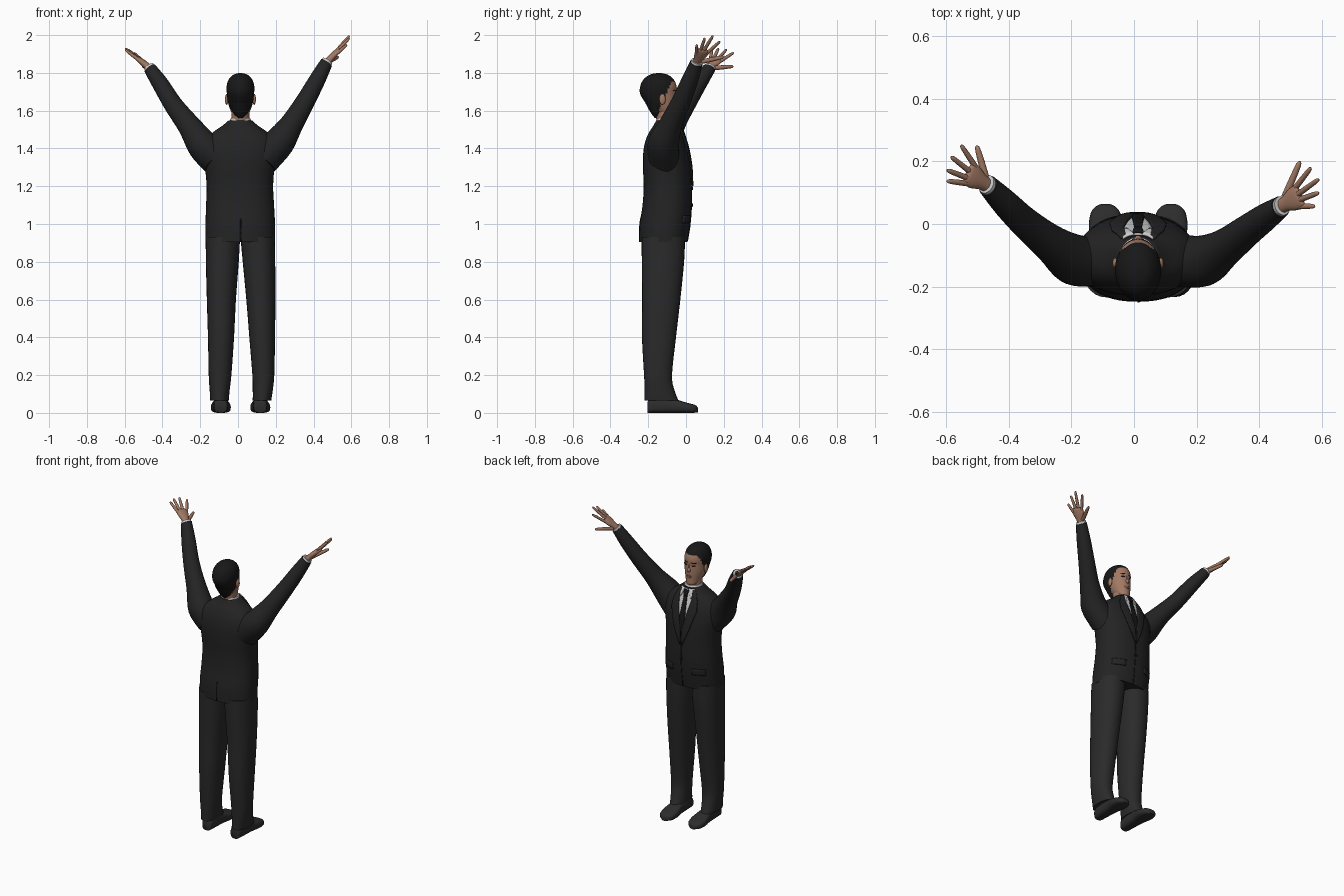
import bpy, bmesh, math
from mathutils import Vector as V
from mathutils.bvhtree import BVHTree

if "Cube" in bpy.data.objects:
    bpy.data.objects.remove(bpy.data.objects["Cube"])


def mat(name, r, g, b):
    m = bpy.data.materials.new(name)
    m.diffuse_color = (r, g, b, 1)
    m.use_nodes = True
    m.node_tree.nodes["Principled BSDF"].inputs["Base Color"].default_value = m.diffuse_color
    return m


JACKET = mat("jacket_black", .017, .017, .017)
TROUSER = mat("trouser_black", .023, .023, .023)
SHOE = mat("shoe_black", .026, .026, .027)
TRIM = mat("trim_black", .008, .008, .009)
HAIR = mat("hair_black", .009, .009, .009)
SKIN = mat("skin", .36, .19, .125)
LIPS = mat("lips", .25, .11, .08)
SHIRT = mat("shirt_white", .62, .62, .63)
X, Y, Z = V((1, 0, 0)), V((0, 1, 0)), V((0, 0, 1))


def finish(name, bm, material):
    me = bpy.data.meshes.new(name)
    bm.to_mesh(me)
    bm.free()
    me.materials.append(material)
    for p in me.polygons:
        p.use_smooth = True
    me.set_sharp_from_angle(angle=math.radians(50))
    ob = bpy.data.objects.new(name, me)
    bpy.context.collection.objects.link(ob)
    return ob


def smooth_rings(rings, sub):
    """Catmull-Rom interpolation of (x, y, z, ru, rv) rings."""
    out, k = [], len(rings)
    for i in range(k - 1):
        quad = rings[max(i - 1, 0)], rings[i], rings[i + 1], rings[min(i + 2, k - 1)]
        for s in range(sub):
            t = s / sub
            out.append([.5 * (2 * b + (c - a) * t + (2*a - 5*b + 4*c - d) * t*t
                              + (3*b - a - 3*c + d) * t**3) for a, b, c, d in zip(*quad)])
    return out + [list(rings[-1])]


def loft(name, rings, material, u=X, v=Y, n=28, sub=4, power=2.0):
    bm = bmesh.new()
    loops = []
    for x, y, z, ru, rv in smooth_rings(rings, sub):
        loop = []
        for i in range(n):
            a = 2 * math.pi * i / n
            c, s = math.cos(a), math.sin(a)
            pu = math.copysign(abs(c) ** (2 / power), c) * ru
            pv = math.copysign(abs(s) ** (2 / power), s) * rv
            loop.append(bm.verts.new(V((x, y, z)) + u * pu + v * pv))
        loops.append(loop)
    for a, b in zip(loops, loops[1:]):
        for i in range(n):
            bm.faces.new((a[i], a[(i + 1) % n], b[(i + 1) % n], b[i]))
    bm.faces.new(loops[0])
    bm.faces.new(loops[-1])
    bmesh.ops.recalc_face_normals(bm, faces=bm.faces)
    return finish(name, bm, material)


def frame(start, end, hint):
    t = (V(end) - V(start)).normalized()
    u = (hint - t * hint.dot(t)).normalized()
    return u, t.cross(u)


def ball(name, loc, size, material):
    bm = bmesh.new()
    bmesh.ops.create_uvsphere(bm, u_segments=16, v_segments=10, radius=1)
    bmesh.ops.scale(bm, vec=size, verts=bm.verts)
    bmesh.ops.translate(bm, vec=loc, verts=bm.verts)
    return finish(name, bm, material)


def tree(ob):
    return BVHTree.FromPolygons([v.co.copy() for v in ob.data.vertices],
                                [tuple(p.vertices) for p in ob.data.polygons])


def plate(name, bvh, rows, material, lift=.004, side=1, cols=6, sub=4):
    """Thin patch laid on a body surface; rows are (z, x_left, x_right)."""
    bm, grid = bmesh.new(), []
    for i in range((len(rows) - 1) * sub + 1):
        k = min(i // sub, len(rows) - 2)
        t = i / sub - k
        z, xl, xr = [a + (b - a) * t for a, b in zip(rows[k], rows[k + 1])]
        line = []
        for j in range(cols + 1):
            x = xl + (xr - xl) * j / cols
            hit = bvh.ray_cast(V((x, side, z)), V((0, -side, 0)))[0]
            y = hit.y if hit else -.09
            line.append(bm.verts.new((x, y + side * lift, z)))
        grid.append(line)
    for a, b in zip(grid, grid[1:]):
        for j in range(cols):
            f = bm.faces.new((a[j], a[j + 1], b[j + 1], b[j]))
            f.normal_update()
            if f.normal.y * side < 0:
                f.normal_flip()
    ob = finish(name, bm, material)
    mod = ob.modifiers.new("thickness", "SOLIDIFY")
    mod.thickness, mod.offset = .008, -1
    return ob


# jacket body
jacket = loft("jacket", [
    (.012, -.12, .905, .184, .128), (.012, -.111, 1.0, .184, .134), (.011, -.1, 1.1, .18, .13),
    (.01, -.097, 1.2, .176, .127), (.009, -.101, 1.3, .184, .127), (.008, -.106, 1.38, .194, .12),
    (.01, -.108, 1.44, .183, .107), (.012, -.106, 1.485, .145, .09), (.012, -.1, 1.52, .095, .073),
    (.012, -.098, 1.548, .062, .06)], JACKET, n=48, power=2.3)
chest = tree(jacket)
CX = .013

# shirt front, tie, lapels and jacket trim
plate("shirt_front", chest, [(1.54, CX-.042, CX+.042), (1.48, CX-.05, CX+.05),
                             (1.27, CX-.004, CX+.004)], SHIRT, .003)
plate("tie_blade", chest, [(1.5, CX-.011, CX+.011), (1.36, CX-.02, CX+.02),
                           (1.26, CX-.012, CX+.012)], TRIM, .008)
plate("tie_knot", chest, [(1.54, CX-.018, CX+.018), (1.5, CX-.011, CX+.011)], TRIM, .013)
for s, tag in ((-1, "left"), (1, "right")):
    plate(tag + "_lapel", chest, [(1.54, CX+s*.04, CX+s*.056), (1.48, CX+s*.046, CX+s*.085),
                                  (1.42, CX+s*.034, CX+s*.092), (1.3, CX+s*.008, CX+s*.055),
                                  (1.2, CX, CX+s*.012)], JACKET, .009)
    plate(tag + "_pocket_flap", chest, [(1.045, CX+s*.07, CX+s*.15), (1.005, CX+s*.07, CX+s*.15)],
          JACKET, .006)
    plate(tag + "_collar_point", chest, [(1.545, CX+s*.014, CX+s*.05), (1.49, CX+s*.036, CX+s*.042)],
          SHIRT, .008)
plate("front_seam", chest, [(1.2, CX, CX+.005), (.91, CX, CX+.005)], TRIM, .002, cols=1)
plate("back_vent", chest, [(1.03, CX-.001, CX+.004), (.908, CX-.002, CX+.007)], TRIM, .002, -1, 1)
for i, z in enumerate((1.19, 1.1)):
    plate(f"button_{i}", chest, [(z+.009, CX-.004, CX+.004), (z, CX-.01, CX+.01),
                                 (z-.009, CX-.004, CX+.004)], TRIM, .006)

# neck and shirt collar
loft("neck", [(CX, -.1, 1.5, .05, .05), (CX, -.108, 1.56, .047, .05), (CX, -.118, 1.63, .048, .052)], SKIN)
loft("shirt_collar", [(CX, -.098, 1.51, .06, .058), (CX, -.098, 1.54, .058, .058),
                      (CX, -.101, 1.558, .053, .054)], SHIRT)

# head, with hair faces chosen by a hairline rule
head = loft("head", [
    (CX, -.072, 1.553, .016, .014), (CX, -.08, 1.565, .034, .032), (CX, -.11, 1.60, .052, .062),
    (CX, -.13, 1.64, .065, .083), (CX, -.146, 1.69, .072, .097), (CX, -.146, 1.73, .073, .096),
    (CX, -.145, 1.765, .062, .08), (CX, -.144, 1.79, .038, .048), (CX, -.143, 1.799, .008, .01)],
    SKIN, n=48, sub=6)
head.data.materials.append(HAIR)
for p in head.data.polygons:
    c = p.center
    if c.z > 1.757 or (c.z > 1.57 and c.y < -.1 + (c.z - 1.7) * .45):
        p.material_index = 1
skull = tree(head)
loft("nape_hair", [(CX, -.152, 1.56, .01, .012), (CX, -.155, 1.59, .04, .032),
                   (CX, -.165, 1.64, .058, .05)], HAIR)

# face features
ball("nose", (CX, -.05, 1.658), (.012, .014, .015), SKIN)
ball("nose_bridge", (CX, -.053, 1.678), (.007, .009, .022), SKIN)
plate("mouth", skull, [(1.622, CX-.008, CX+.008), (1.616, CX-.02, CX+.02), (1.608, CX-.01, CX+.01)], LIPS, .003)
for s, tag in ((-1, "left"), (1, "right")):
    ball(tag + "_ear", (CX + s*.073, -.125, 1.66), (.009, .017, .029), SKIN)
    plate(tag + "_eye", skull, [(1.692, CX+s*.02, CX+s*.034), (1.687, CX+s*.016, CX+s*.038),
                                (1.683, CX+s*.02, CX+s*.034)], TRIM, .001)
    plate(tag + "_eyebrow", skull, [(1.709, CX+s*.014, CX+s*.042), (1.704, CX+s*.012, CX+s*.046)], HAIR, .002)

# raised arms: sleeve, cuff, palm and fingers (thumb last in each tip list)
arms = {
    "left": ([(-.1, -.115, 1.33, .09), (-.185, -.115, 1.415, .083), (-.262, -.065, 1.525, .061),
              (-.343, 0, 1.632, .05), (-.41, .065, 1.74, .044), (-.466, .122, 1.823, .034)],
             [(-.597, .137, 1.922), (-.597, .172, 1.93), (-.584, .215, 1.925),
              (-.552, .252, 1.907), (-.502, .25, 1.835)]),
    "right": ([(.12, -.115, 1.33, .09), (.215, -.118, 1.43, .083), (.285, -.08, 1.53, .062),
               (.357, -.025, 1.65, .051), (.418, .02, 1.76, .044), (.468, .055, 1.853, .034)],
              [(.577, .057, 1.95), (.59, .1, 1.985), (.59, .143, 1.997),
               (.565, .18, 1.967), (.53, .2, 1.885)])}
for tag, (path, tips) in arms.items():
    u, v = frame(path[0][:3], path[-1][:3], Y)
    loft(tag + "_sleeve", [p + (p[3],) for p in path], JACKET, u, v)
    wrist, before = V(path[-1][:3]), V(path[-2][:3])
    d = (wrist - before).normalized()
    loft(tag + "_cuff", [(*(wrist - d*.02), .031, .031), (*(wrist + d*.012), .031, .029)], SHIRT, u, v, sub=1)
    tips = [V(t) for t in tips]
    knuckles = [wrist.lerp(t, .52) for t in tips[:4]]
    mid = sum(knuckles, V()) / 4
    u, v = frame(wrist, mid, tips[3] - tips[0])
    loft(tag + "_palm", [(*wrist, .023, .019), (*wrist.lerp(mid, .3), .025, .018),
                         (*wrist.lerp(mid, .7), .037, .016), (*mid, .037, .012),
                         (*wrist.lerp(mid, 1.1), .03, .006)], SKIN, u, v, n=20)
    for i, tip in enumerate(tips):
        thumb = i == 4
        base = wrist.lerp(tip, .22 if thumb else .45)
        r = .012 if thumb else .0095
        fu, fv = frame(base, tip, u if not thumb else v)
        loft(f"{tag}_{'thumb' if thumb else 'finger_%d' % i}",
             [(*base, r, r), (*base.lerp(tip, .5), r*.92, r*.92), (*base.lerp(tip, .9), r*.75, r*.7),
              (*tip, r*.25, r*.25)], SKIN, fu, fv, n=10, sub=3)

# trouser legs: (x, y, z, half width, half depth)
legs = {
    "left": [(-.098, -.13, .066, .049, .09), (-.097, -.14, .12, .053, .079), (-.095, -.148, .2, .06, .074),
             (-.09, -.143, .4, .069, .09), (-.088, -.131, .6, .077, .101), (-.083, -.122, .8, .087, .112),
             (-.08, -.12, .93, .091, .115)],
    "right": [(.127, -.13, .066, .049, .09), (.131, -.14, .12, .053, .079), (.134, -.148, .2, .058, .074),
              (.128, -.143, .4, .068, .09), (.121, -.131, .6, .077, .101), (.111, -.122, .8, .086, .112),
              (.104, -.12, .93, .091, .115)]}
for tag, rings in legs.items():
    loft(tag + "_trouser_leg", rings, TROUSER, power=2.2)

# shoes: rings run from heel to toe
for tag, x in (("left", -.091), ("right", .118)):
    prof = [(-.205, .025, .05), (-.195, .034, .07), (-.14, .039, .08), (-.07, .043, .075),
            (-.01, .053, .058), (.035, .047, .046), (.055, .032, .036), (.064, .014, .022)]
    loft(tag + "_shoe", [(x, y, h/2 + .002 * (h < .04), w, h/2) for y, w, h in prof],
         SHOE, X, Z, n=24, power=3)
